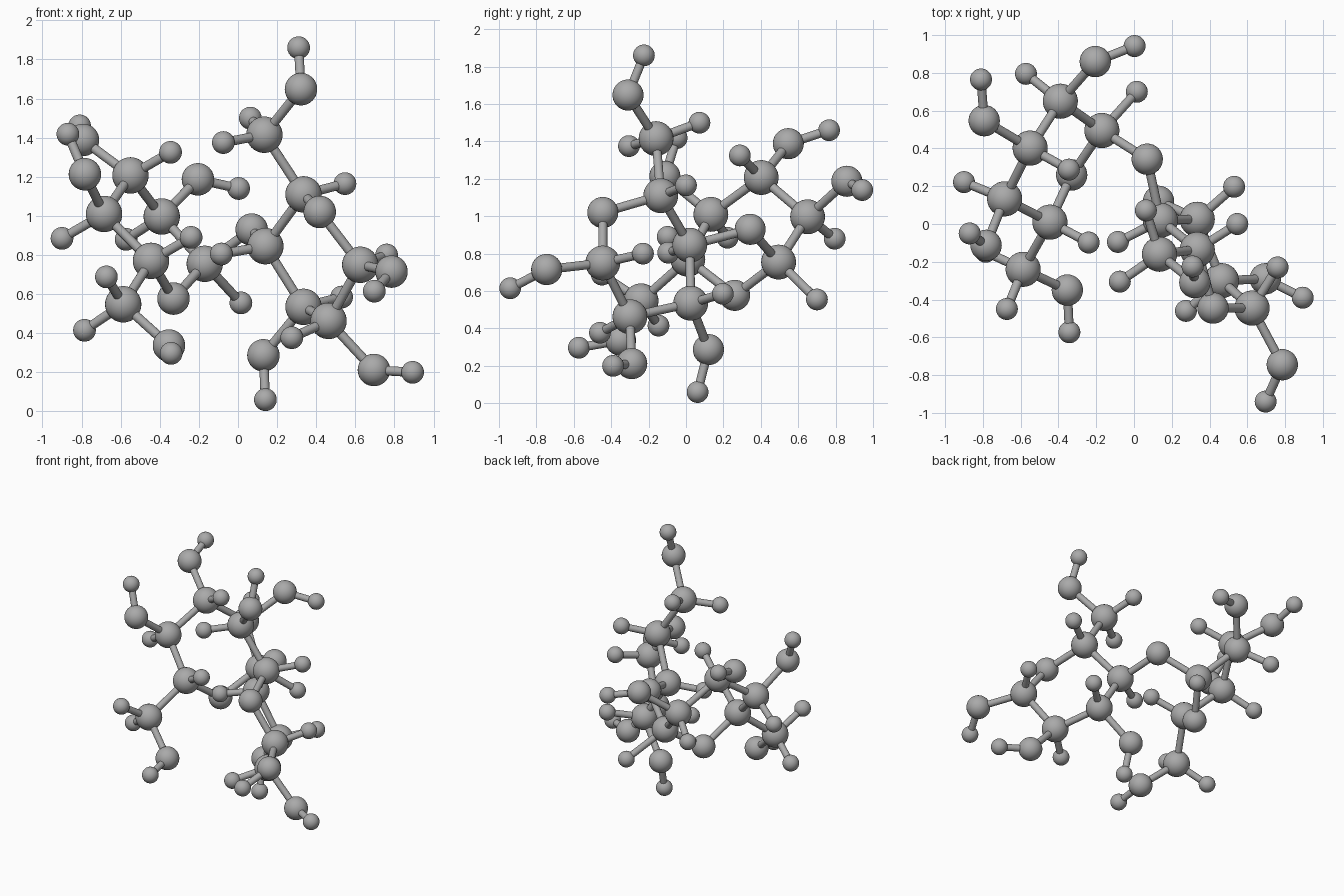
import bpy
import bmesh
from mathutils import Vector

cube = bpy.data.objects.get("Cube")
if cube:
    bpy.data.objects.remove(cube, do_unlink=True)

grey = bpy.data.materials.new("plain_grey")
grey.use_nodes = True
colour = (0.4, 0.4, 0.4, 1)
grey.diffuse_color = colour
bsdf = next(n for n in grey.node_tree.nodes if n.type == "BSDF_PRINCIPLED")
bsdf.inputs["Base Color"].default_value = colour
bsdf.inputs["Roughness"].default_value = 0.6


def finish_mesh(name, bm):
    mesh = bpy.data.meshes.new(name)
    for face in bm.faces:
        face.smooth = len(face.verts) < 5
    bm.to_mesh(mesh)
    bm.free()
    mesh.materials.append(grey)
    return mesh


def ball_mesh(name, radius):
    bm = bmesh.new()
    bmesh.ops.create_uvsphere(bm, u_segments=32, v_segments=20, radius=radius)
    return finish_mesh(name, bm)


def rod_mesh(name, radius):
    bm = bmesh.new()
    bmesh.ops.create_cone(bm, cap_ends=True, segments=20, radius1=radius,
                          radius2=radius, depth=1)
    return finish_mesh(name, bm)


# Shared shapes: three ball sizes and one rod of unit length
balls = {
    "carbon": ball_mesh("carbon_ball", 0.093),
    "oxygen": ball_mesh("oxygen_ball", 0.083),
    "hydrogen": ball_mesh("hydrogen_ball", 0.058),
}
rod = rod_mesh("bond_rod", 0.024)
places = {}


def add_object(name, mesh, place):
    obj = bpy.data.objects.new(name, mesh)
    obj.location = place
    bpy.context.collection.objects.link(obj)
    return obj


def bond(a, b):
    start, end = places[a], places[b]
    obj = add_object("bond_" + a + "_to_" + b, rod, (start + end) / 2)
    obj.rotation_euler = (end - start).to_track_quat("Z", "Y").to_euler()
    obj.scale.z = (end - start).length


def atom(name, parent, x, y, z):
    """Place a ball and join it to its parent; the name's last word is its kind."""
    places[name] = Vector((x, y, z))
    add_object(name, balls[name.split("_")[-1]], places[name])
    if parent:
        bond(parent, name)


# Left ring
atom("left_outer_carbon", None, .625, -.445, .75)
atom("left_ring_oxygen", "left_outer_carbon", .418, -.445, 1.02)
atom("left_upper_carbon", "left_ring_oxygen", .335, -.135, 1.11)
atom("left_inner_carbon", "left_upper_carbon", .14, .02, .845)
atom("left_back_carbon", "left_inner_carbon", .335, .025, .535)
atom("left_lower_carbon", "left_back_carbon", .463, -.30, .463)
bond("left_lower_carbon", "left_outer_carbon")

# Left ring side hydrogens
atom("left_outer_hydrogen", "left_outer_carbon", .76, -.23, .80)
atom("left_upper_hydrogen", "left_upper_carbon", .547, 0, 1.165)
atom("left_inner_hydrogen", "left_inner_carbon", -.085, -.095, .805)
atom("left_back_hydrogen", "left_back_carbon", .53, .197, .585)
atom("left_lower_hydrogen", "left_lower_carbon", .275, -.46, .377)

# Left ring hydroxyl arms
atom("left_outer_arm_oxygen", "left_outer_carbon", .785, -.745, .715)
atom("left_outer_arm_hydrogen", "left_outer_arm_oxygen", .697, -.94, .615)
atom("left_back_arm_oxygen", "left_back_carbon", .13, .12, .287)
atom("left_back_arm_hydrogen", "left_back_arm_oxygen", .14, .062, .06)
atom("left_lower_arm_oxygen", "left_lower_carbon", .695, -.29, .212)
atom("left_lower_arm_hydrogen", "left_lower_arm_oxygen", .893, -.39, .20)

# Top branch
atom("top_branch_carbon", "left_upper_carbon", .135, -.16, 1.415)
atom("top_branch_back_hydrogen", "top_branch_carbon", .063, .072, 1.50)
atom("top_branch_front_hydrogen", "top_branch_carbon", -.075, -.305, 1.375)
atom("top_branch_oxygen", "top_branch_carbon", .322, -.31, 1.648)
atom("top_tip_hydrogen", "top_branch_oxygen", .31, -.225, 1.86)

# Bridge and right ring
atom("bridge_oxygen", "left_inner_carbon", .07, .343, .93)
atom("right_inner_carbon", "bridge_oxygen", -.17, .495, .755)
atom("right_ring_oxygen", "right_inner_carbon", -.33, .26, .577)
atom("right_front_carbon", "right_ring_oxygen", -.445, .01, .77)
atom("right_outer_carbon", "right_front_carbon", -.685, .133, 1.01)
atom("right_upper_carbon", "right_outer_carbon", -.55, .402, 1.207)
atom("right_back_carbon", "right_upper_carbon", -.39, .65, .997)
bond("right_back_carbon", "right_inner_carbon")

# Right ring side hydrogens
atom("right_inner_hydrogen", "right_inner_carbon", .015, .70, .555)
atom("right_front_hydrogen", "right_front_carbon", -.24, -.098, .89)
atom("right_outer_hydrogen", "right_outer_carbon", -.90, .222, .885)
atom("right_upper_hydrogen", "right_upper_carbon", -.345, .288, 1.325)
atom("right_back_hydrogen", "right_back_carbon", -.572, .795, .88)

# Right ring hydroxyl arms
atom("right_outer_arm_oxygen", "right_outer_carbon", -.783, -.113, 1.213)
atom("right_outer_arm_hydrogen", "right_outer_arm_oxygen", -.87, -.05, 1.418)
atom("right_upper_arm_oxygen", "right_upper_carbon", -.793, .547, 1.388)
atom("right_upper_arm_hydrogen", "right_upper_arm_oxygen", -.81, .765, 1.46)
atom("right_back_arm_oxygen", "right_back_carbon", -.205, .86, 1.187)
atom("right_back_arm_hydrogen", "right_back_arm_oxygen", .003, .942, 1.14)

# Front lower branch
atom("front_branch_carbon", "right_front_carbon", -.587, -.24, .548)
atom("front_branch_upper_hydrogen", "front_branch_carbon", -.673, -.45, .688)
atom("front_branch_outer_hydrogen", "front_branch_carbon", -.785, -.147, .415)
atom("front_branch_oxygen", "front_branch_carbon", -.353, -.35, .337)
atom("front_tip_hydrogen", "front_branch_oxygen", -.342, -.573, .297)
